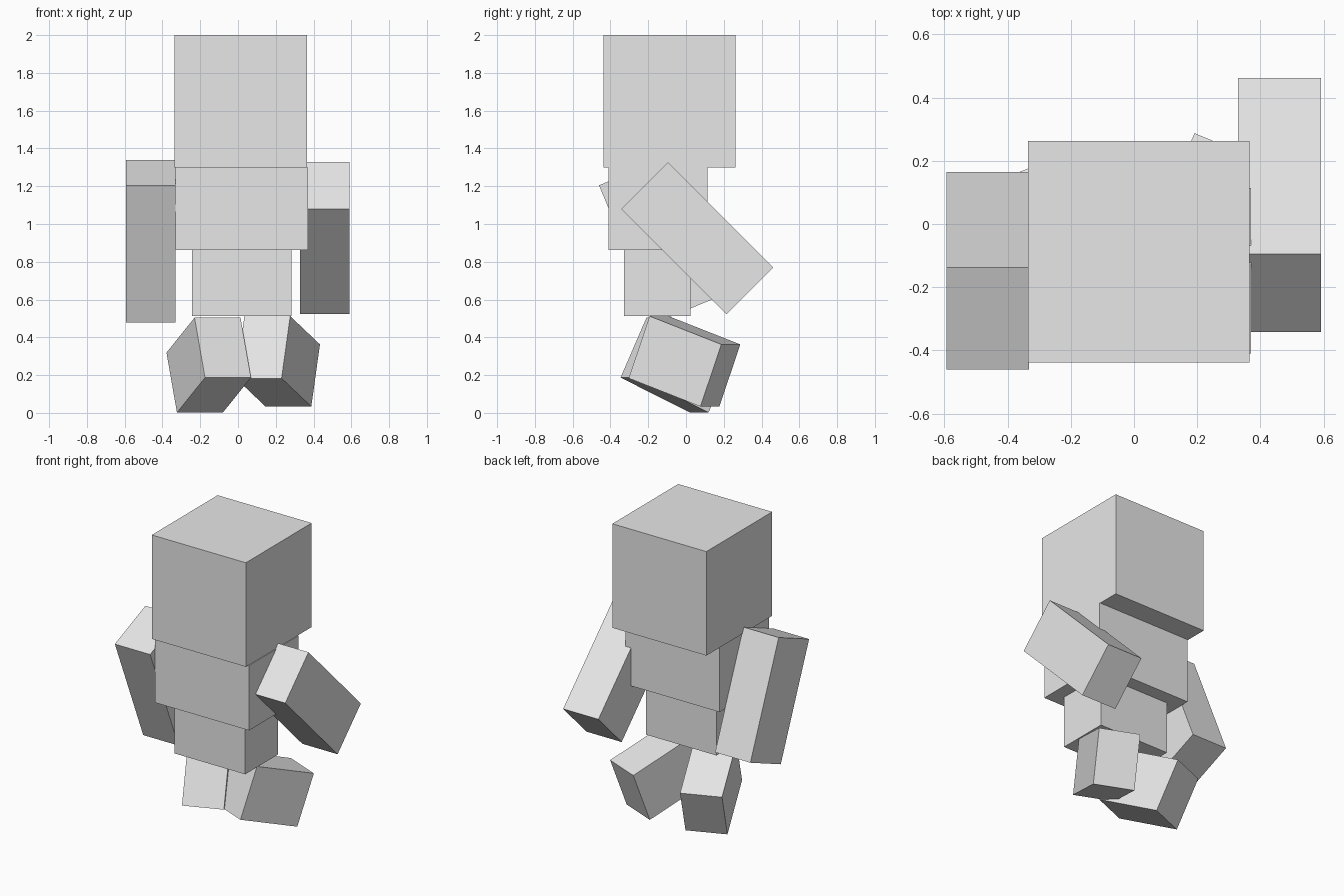
import bpy
from math import radians

cube = bpy.data.objects.get("Cube")
if cube:
    bpy.data.objects.remove(cube, do_unlink=True)

# One plain grey for the whole figure
GREY = (0.8, 0.8, 0.8, 1.0)
grey = bpy.data.materials.new("plain_grey")
grey.use_nodes = True
grey.diffuse_color = GREY
grey.node_tree.nodes["Principled BSDF"].inputs["Base Color"].default_value = GREY

U = 0.0875  # every block is a whole number of these units


def block(name, units, centre, pitch=0, yaw=0):
    """Box sized in units, tipped about x and then turned about z."""
    bpy.ops.mesh.primitive_cube_add(size=1, location=centre)
    ob = bpy.context.object
    ob.name = ob.data.name = name
    ob.scale = [U * n for n in units]
    ob.rotation_euler = (radians(pitch), 0, radians(yaw))
    ob.data.materials.append(grey)
    return ob


# Head and body
block("head", (8, 8, 8), (0.015, -0.088, 1.65))
block("chest", (8, 6, 5), (0.02, -0.148, 1.081))
block("hips", (6, 4, 4), (0.02, -0.152, 0.687))

# Arms, swung back by different amounts
ARM = (3, 4, 9)
block("left_arm", ARM, (0.46, 0.06, 0.925), pitch=45)
block("right_arm", ARM, (-0.463, -0.148, 0.908), pitch=22.5)

# Legs, tipped back and splayed outwards
LEG = (3, 5, 4)
block("left_leg", LEG, (0.211, -0.008, 0.273), pitch=-20, yaw=-22.5)
block("right_leg", LEG, (-0.155, -0.045, 0.253), pitch=-25, yaw=22)
